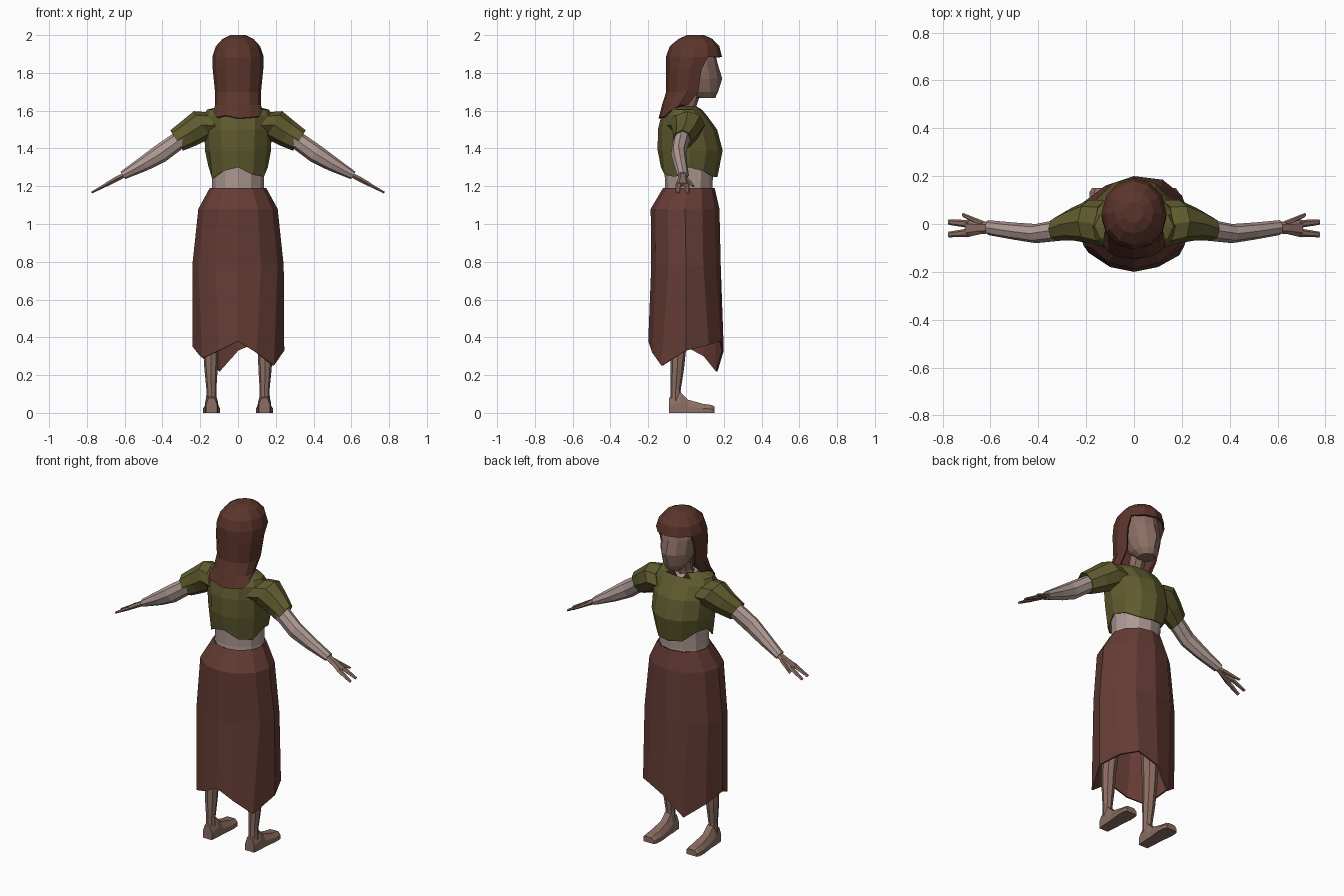
import bpy, bmesh
from math import cos, sin, pi
from mathutils import Vector


def material(name, rgb):
    m = bpy.data.materials.new(name)
    m.diffuse_color = (*rgb, 1)
    return m


SKIN = material("skin", (0.26, 0.155, 0.125))
PALE = material("pale_skin", (0.43, 0.32, 0.295))
GREEN = material("green_cloth", (0.115, 0.105, 0.028))
BROWN = material("brown_cloth", (0.13, 0.045, 0.035))
HAIR = material("brown_hair", (0.105, 0.036, 0.024))


def ring(c, u, v, n, dz=None):
    """Elliptical ring around c spanned by the vectors u and v."""
    pts = [Vector(c) + Vector(u) * cos(2 * pi * i / n) + Vector(v) * sin(2 * pi * i / n) for i in range(n)]
    if dz:
        for p, d in zip(pts, dz):
            p.z += d
    return pts


def flat(z, cy, rx, ry, n=12, cx=0, dz=None):
    """Horizontal ring."""
    return ring((cx, cy, z), (rx, 0, 0), (0, ry, 0), n, dz)


def arm_ring(x, y, z, ry, rn, n=8):
    """Ring square to the sloping arm."""
    return ring((x, y, z), (0, ry, 0), (0.52 * rn, 0, 0.85 * rn), n)


def loft(name, rings, mat, caps=(True, True), mirror=False, solid=0, skip=None):
    bm = bmesh.new()
    vs = [[bm.verts.new(p) for p in r] for r in rings]
    n = len(rings[0])
    for k in range(len(vs) - 1):
        for i in range(n):
            if skip and skip(k, i):
                continue
            j = (i + 1) % n
            bm.faces.new((vs[k][i], vs[k][j], vs[k + 1][j], vs[k + 1][i]))
    if caps[0]:
        bm.faces.new(vs[0][::-1])
    if caps[1]:
        bm.faces.new(vs[-1])
    bmesh.ops.delete(bm, geom=[v for v in bm.verts if not v.link_faces], context='VERTS')
    bmesh.ops.recalc_face_normals(bm, faces=bm.faces)
    me = bpy.data.meshes.new(name)
    bm.to_mesh(me)
    bm.free()
    me.materials.append(mat)
    ob = bpy.data.objects.new(name, me)
    bpy.context.collection.objects.link(ob)
    if solid:
        s = ob.modifiers.new("thickness", 'SOLIDIFY')
        s.thickness, s.offset = solid, -1
    if mirror:
        ob.modifiers.new("mirror", 'MIRROR')
    return ob


# Skirt with a ragged hem
hem = [(.245, 0, .33), (.20, .12, .36), (.12, .185, .38), (0, .2, .33), (-.1, .167, .22), (-.2, .1, .30),
       (-.24, 0, .35), (-.19, -.12, .29), (-.1, -.18, .33), (0, -.2, .38), (.1, -.18, .32), (.19, -.13, .25)]
loft("skirt", [[Vector(p) for p in hem], flat(.78, 0, .242, .184), flat(1.08, -.005, .21, .182),
               flat(1.19, .015, .15, .137)], BROWN, (False, False), solid=.01)

# Torso
loft("torso", [flat(1.08, .01, .15, .13), flat(1.2, .015, .138, .125), flat(1.3, .015, .138, .13),
               flat(1.45, .01, .15, .125), flat(1.56, -.005, .14, .085), flat(1.61, -.005, .065, .055)], PALE)

# Cropped top with ragged hem and notched neckline
hem_dz = [.05, .03, 0, 0, .01, .06, .06, -.01, .03, .05, .01, 0]
neck = flat(1.625, -.01, .085, .07)
neck[3] = Vector((0, .125, 1.535))
loft("top_body", [flat(1.25, .017, .158, .15, dz=hem_dz), flat(1.39, .022, .175, .172),
                  flat(1.5, .008, .178, .157), flat(1.575, -.01, .18, .12), flat(1.605, -.01, .165, .095), neck],
     GREEN, (False, False), solid=.006)
loft("sleeve", [arm_ring(.12, .0, 1.52, .10, .085), arm_ring(.19, .01, 1.525, .09, .085),
                arm_ring(.26, .0, 1.48, .068, .075), arm_ring(.325, -.02, 1.442, .05, .064)],
     GREEN, (False, False), mirror=True, solid=.006)

# Arms
loft("arm", [arm_ring(.18, 0, 1.52, .05, .05), arm_ring(.31, -.025, 1.445, .045, .047),
             arm_ring(.41, -.04, 1.373, .04, .05), arm_ring(.5, -.03, 1.318, .036, .04),
             arm_ring(.61, -.015, 1.257, .031, .023)], PALE, mirror=True)

# Hands: palm, two finger groups and a thumb
loft("palm", [arm_ring(.59, -.015, 1.266, .024, .015, 6), arm_ring(.64, -.016, 1.24, .026, .015, 6),
              arm_ring(.7, -.018, 1.207, .038, .012, 6)], SKIN, mirror=True)
for name, a, b, w in (("front_finger", (.69, -.036, 1.212), (.775, -.044, 1.166), .018),
                      ("rear_finger", (.69, 0, 1.212), (.775, .008, 1.166), .017),
                      ("thumb", (.63, 0, 1.243), (.715, .038, 1.2), .013)):
    loft(name, [arm_ring(*a, w, .011, 6), arm_ring(*b, w * .65, .006, 6)], SKIN, mirror=True)

# Legs
loft("leg", [flat(z, cy, rx, ry, 8, cx) for z, cx, cy, rx, ry in (
    (.04, .14, -.055, .03, .03), (.12, .141, -.055, .026, .027), (.23, .143, -.047, .035, .036),
    (.35, .144, -.04, .04, .042), (.52, .135, -.025, .047, .05), (.8, .11, -.005, .075, .085))],
     SKIN, mirror=True)


# Feet: flat-bottomed sections from heel to toe
def foot_ring(y, w, h, cx=.14):
    shape = ((-1, 0), (1, 0), (1, .5), (.55, 1), (-.55, 1), (-1, .5))
    return [Vector((cx + a * w, y, b * h)) for a, b in shape]


loft("foot", [foot_ring(*s) for s in ((-.09, .03, .08), (-.03, .035, .11), (.01, .036, .07),
                                      (.09, .045, .048, .141), (.135, .043, .042, .142),
                                      (.15, .034, .034, .142))], SKIN, mirror=True)

# Neck and head
loft("neck", [flat(1.57, -.01, .062, .055, 8), flat(1.63, .012, .045, .045, 8),
              flat(1.73, .04, .047, .05, 8)], SKIN)
head = [flat(z, cy, rx, ry, 12) for z, cy, rx, ry in (
    (1.668, .105, .045, .05), (1.70, .09, .072, .08), (1.77, .066, .094, .116), (1.85, .055, .1, .112),
    (1.92, .05, .09, .1), (1.965, .05, .05, .06))]
head[2][3].y += .01
loft("head", head, SKIN)

# Long hair, open around the face
tip_dz = [.035, .05, 0, 0, 0, .05, .03, 0, .01, -.005, 0, .005]
loft("hair", [flat(1.565, -.085, .13, .06, dz=tip_dz), flat(1.63, -.035, .122, .092),
              flat(1.70, .008, .122, .113), flat(1.82, .02, .134, .125), flat(1.885, .042, .136, .148),
              flat(1.94, .045, .118, .132), flat(1.98, .05, .082, .09), flat(2.0, .05, .04, .045)],
     HAIR, (False, True), solid=.01, skip=lambda k, i: k < 4 and 1 <= i <= 4)
